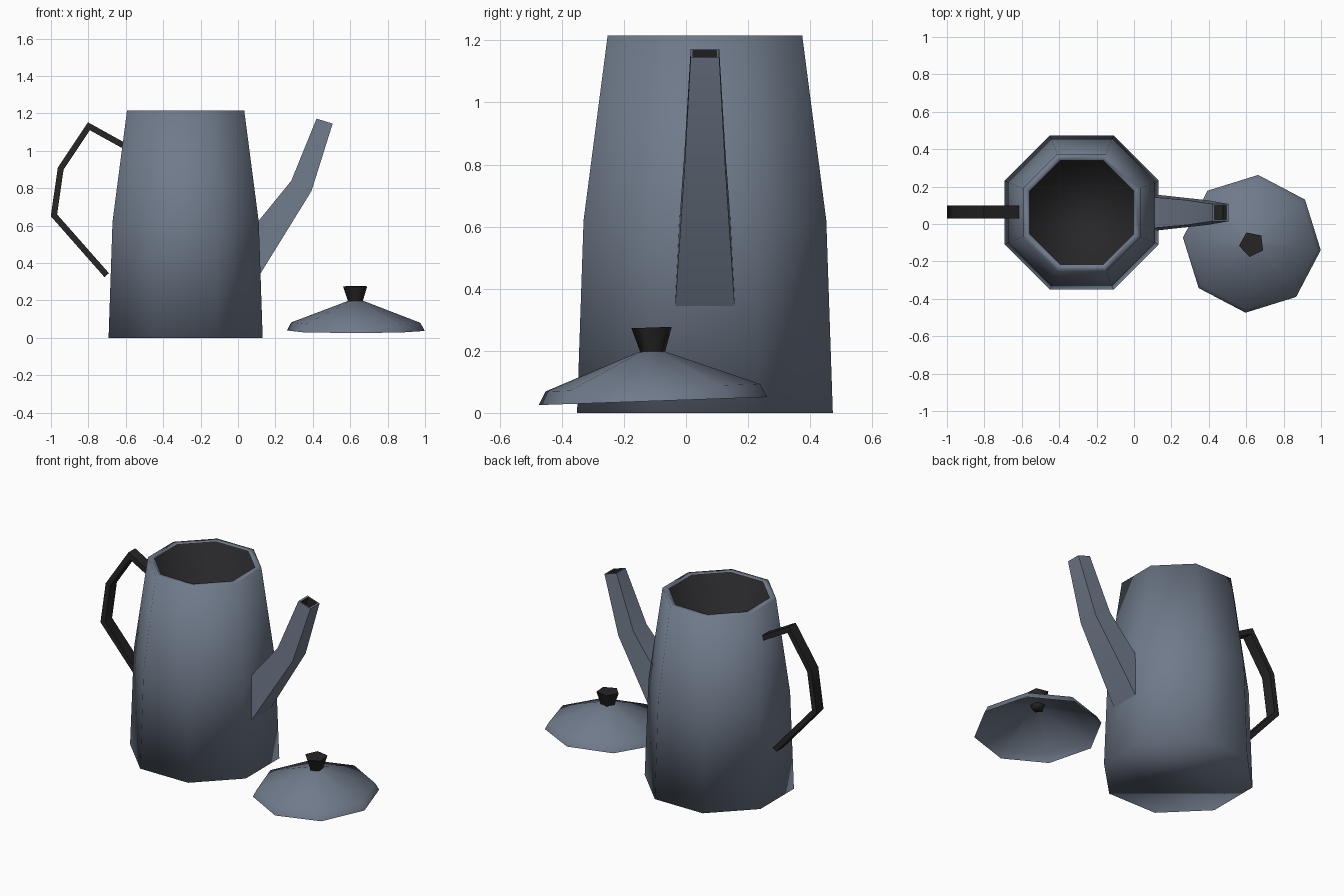
import bpy, bmesh, math
from mathutils import Vector, Matrix

if "Cube" in bpy.data.objects:
    bpy.data.objects.remove(bpy.data.objects["Cube"])


def material(name, rgb):
    m = bpy.data.materials.new(name)
    m.diffuse_color = (*rgb, 1)
    m.use_nodes = True
    m.node_tree.nodes["Principled BSDF"].inputs["Base Color"].default_value = m.diffuse_color
    return m


STEEL = material("blue_steel", (0.16, 0.195, 0.255))
DARK = material("dark_grip", (0.02, 0.018, 0.018))
INSIDE = material("dark_inside", (0.02, 0.02, 0.022))


def loft(name, rings, mats, cap_start=True, cap_end=True, inside_from=None,
         smooth=180):
    """Skin a list of equal-sized point rings, smooth below the given angle."""
    bm = bmesh.new()
    loops = [[bm.verts.new(p) for p in ring] for ring in rings]
    n = len(rings[0])
    for k, (a, b) in enumerate(zip(loops, loops[1:])):
        for i in range(n):
            j = (i + 1) % n
            f = bm.faces.new((a[i], a[j], b[j], b[i]))
            f.material_index = int(inside_from is not None and k >= inside_from)
    if cap_start:
        bm.faces.new(loops[0][::-1])
    if cap_end:
        f = bm.faces.new(loops[-1])
        f.material_index = int(inside_from is not None)
    bmesh.ops.recalc_face_normals(bm, faces=bm.faces)
    for f in bm.faces:
        f.smooth = True
    for e in bm.edges:
        e.smooth = e.calc_face_angle(0) <= math.radians(smooth)
    me = bpy.data.meshes.new(name)
    bm.to_mesh(me)
    bm.free()
    for m in mats:
        me.materials.append(m)
    ob = bpy.data.objects.new(name, me)
    bpy.context.collection.objects.link(ob)
    return ob


def polygon(cx, cy, r, z, sides, start):
    return [(cx + r * math.cos(start + math.tau * i / sides),
             cy + r * math.sin(start + math.tau * i / sides), z)
            for i in range(sides)]


# Octagonal pot: outer wall, rim, then straight dark recess (apothem, height)
profile = [(0.412, 0), (0.391, 0.62), (0.3135, 1.215),
           (0.278, 1.215), (0.278, 0.9)]
loft("pot_body",
     [polygon(-0.28, 0.061, a / math.cos(math.pi / 8), z, 8, math.pi / 8)
      for a, z in profile], (STEEL, INSIDE), inside_from=3)


# Four-sided spout: lower point, upper point, lower and upper half-width
def spout_ring(lower, upper, wl, wu, y=0.061):
    return [(lower[0], y - wl, lower[1]), (lower[0], y + wl, lower[1]),
            (upper[0], y + wu, upper[1]), (upper[0], y - wu, upper[1])]


loft("spout", [
    spout_ring((0.118, 0.34), (0.11, 0.625), 0.096, 0.082),
    spout_ring((0.393, 0.785), (0.285, 0.84), 0.066, 0.066),
    spout_ring((0.506, 1.145), (0.42, 1.172), 0.046, 0.046),
    spout_ring((0.495, 1.148), (0.431, 1.168), 0.038, 0.038),
    spout_ring((0.475, 1.085), (0.411, 1.105), 0.038, 0.038),
], (STEEL, INSIDE), cap_start=False, inside_from=3, smooth=40)

# Bent handle: flat bar swept along a mitred path
path = [Vector(p) for p in ((-0.615, 1.03), (-0.797, 1.131), (-0.948, 0.905),
                            (-0.984, 0.655), (-0.702, 0.335))]
rings = []
for i, p in enumerate(path):
    d0 = (p - path[i - 1]).normalized() if i else (path[1] - p).normalized()
    d1 = (path[i + 1] - p).normalized() if i < len(path) - 1 else d0
    t = (d0 + d1).normalized()
    nrm = Vector((-t.y, t.x)) * 0.016 / max(t.dot(d0), 0.5)
    a, b = p + nrm, p - nrm
    rings.append([(a.x, 0.03, a.y), (a.x, 0.1, a.y),
                  (b.x, 0.1, b.y), (b.x, 0.03, b.y)])
loft("handle", rings, (DARK,), smooth=80)

# Lid resting beside the pot, slightly tilted: thin octagonal shell and knob
tilt = (Matrix.Translation((0.63, -0.106, 0.038))
        @ Matrix.Rotation(math.radians(2), 4, 'X'))
turn = math.radians(-5.2)
lid = loft("lid", [polygon(0, 0, r, z, 8, turn) for r, z in
                   [(0.37, 0), (0.347, 0.043), (0.04, 0.16)]],
           (STEEL,), cap_start=False)
knob = loft("lid_knob", [polygon(0, 0.006, r, z, 5, math.radians(43))
                         for r, z in
                         [(0.036, 0.135), (0.042, 0.157), (0.069, 0.237)]],
            (DARK,), smooth=80)
for ob in (lid, knob):
    ob.matrix_world = tilt
